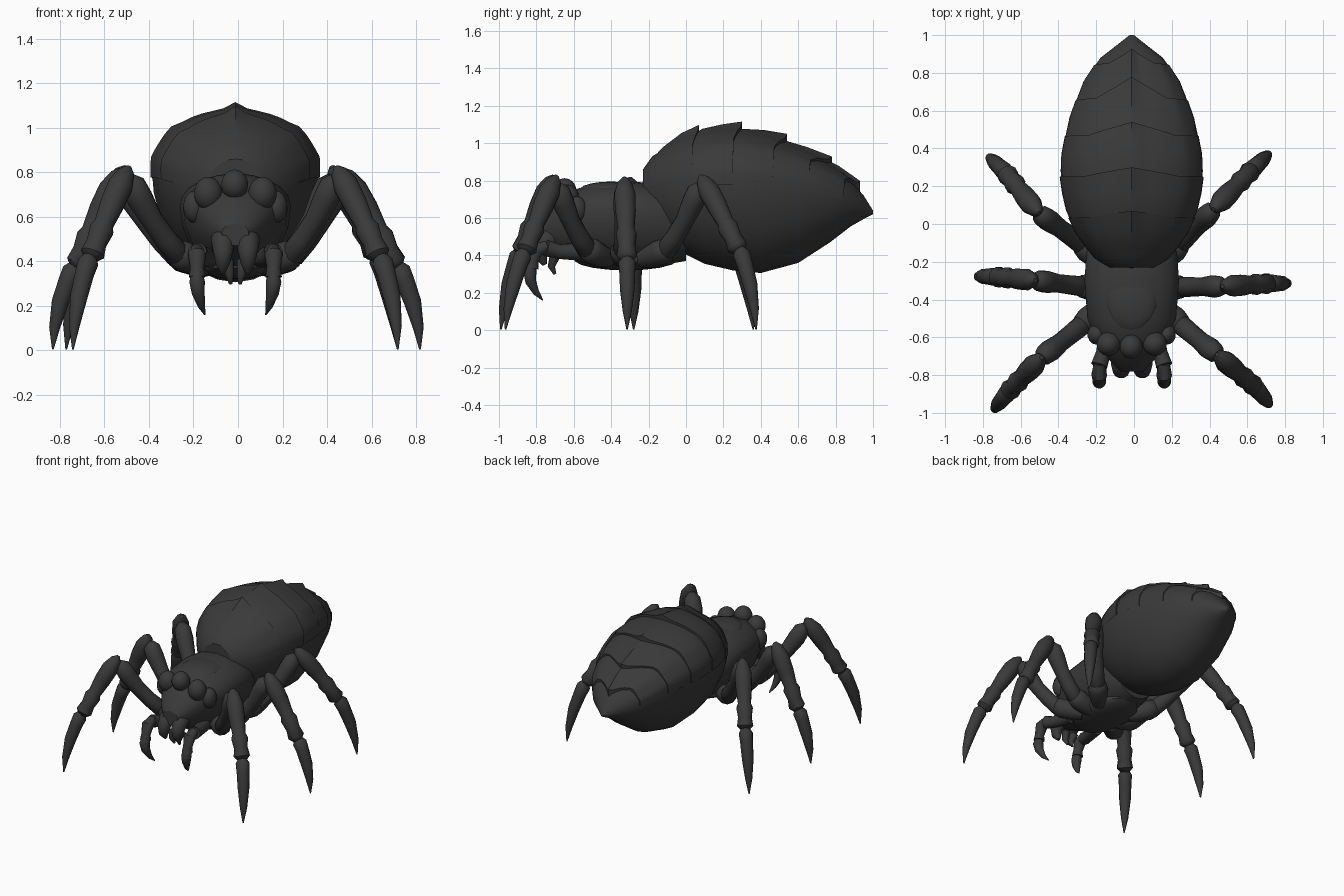
import bpy, bmesh, math
from mathutils import Vector

if "Cube" in bpy.data.objects:
    bpy.data.objects.remove(bpy.data.objects["Cube"])

CX = -0.012  # plane of symmetry
mat = bpy.data.materials.new("charcoal chitin")
mat.diffuse_color = (0.042, 0.042, 0.042, 1)
mat.use_nodes = True
mat.node_tree.nodes["Principled BSDF"].inputs["Base Color"].default_value = mat.diffuse_color


def finish(bm, name, angle=50):
    bmesh.ops.recalc_face_normals(bm, faces=bm.faces)
    me = bpy.data.meshes.new(name)
    bm.to_mesh(me)
    bm.free()
    me.materials.append(mat)
    ob = bpy.data.objects.new(name, me)
    bpy.context.collection.objects.link(ob)
    bpy.ops.object.select_all(action='DESELECT')
    ob.select_set(True)
    bpy.context.view_layer.objects.active = ob
    bpy.ops.object.shade_smooth_by_angle(angle=math.radians(angle))
    return ob


def skin(bm, rings, closed=True):
    """Bridge rows of points; closed rows also get end caps."""
    rows = [[bm.verts.new(p) for p in r] for r in rings]
    n = len(rows[0])
    for a, b in zip(rows, rows[1:]):
        for i in range(n if closed else n - 1):
            j = (i + 1) % n
            bm.faces.new((a[i], a[j], b[j], b[i]))
    if closed:
        bm.faces.new(rows[0])
        bm.faces.new(rows[-1])


def tube(bm, path, sides=12):
    """Loft round sections along (point, radius) pairs."""
    pts = [Vector(p) for p, r in path]
    axis = (pts[-1] - pts[0]).normalized()
    ref = axis.orthogonal()
    rings = []
    for i, (p, r) in enumerate(path):
        d = (pts[min(i + 1, len(pts) - 1)] - pts[max(i - 1, 0)]).normalized()
        u = (ref - d * ref.dot(d)).normalized()
        v = d.cross(u)
        rings.append([pts[i] + r * (u * math.cos(t) + v * math.sin(t))
                      for t in (2 * math.pi * k / sides for k in range(sides))])
    skin(bm, rings)


def limb(bm, a, b, radii, bow=(0, 0, 0)):
    """Tube from a to b with (fraction, radius) pairs and a bowed middle."""
    a, b, bow = Vector(a), Vector(b), Vector(bow)
    tube(bm, [(a.lerp(b, f) + bow * 4 * f * (1 - f), r) for f, r in radii])


def blob(bm, c, s):
    res = bmesh.ops.create_uvsphere(bm, u_segments=14, v_segments=9, radius=1)
    for v in res["verts"]:
        v.co = Vector(c) + Vector((v.co.x * s[0], v.co.y * s[1], v.co.z * s[2]))


def interp(table, y):
    for a, b in zip(table, table[1:]):
        if y <= b[0]:
            f = max(0, (y - a[0]) / (b[0] - a[0]))
            return [p + (q - p) * f for p, q in zip(a, b)]
    return table[-1]


def section(table, y, t, grow=0.0, side=0.0):
    """Point on an egg-shaped section: t = 0 is the top."""
    _, w, top, mid, bot = interp(table, y)
    s, c = math.sin(t), math.cos(t)
    z = mid + c * ((top - mid + grow) if c > 0 else (mid - bot + grow))
    return Vector((CX + s * (w + side), y, z))


# y, half width, top, widest height, bottom
ABDOMEN = [(-0.23, .12, .86, .74, .60), (-0.18, .20, .93, .76, .54), (-0.08, .275, .99, .78, .46),
           (0.0, .32, 1.035, .80, .405), (0.1, .355, 1.065, .815, .355), (0.25, .376, 1.07, .82, .32),
           (0.4, .365, 1.045, .81, .306), (0.6, .315, .972, .785, .36), (0.77, .243, .88, .74, .47),
           (0.88, .165, .80, .695, .555), (0.95, .075, .72, .655, .595), (1.0, .012, .64, .63, .62)]
THORAX = [(-0.78, .06, .57, .53, .47), (-0.72, .12, .66, .57, .43), (-0.62, .18, .745, .62, .385),
          (-0.5, .235, .78, .64, .36), (-0.3, .25, .795, .65, .345), (-0.15, .24, .785, .62, .345),
          (0.0, .17, .72, .56, .37)]


def body(name, table, n):
    bm = bmesh.new()
    skin(bm, [[section(table, row[0], 2 * math.pi * k / n) for k in range(n)] for row in table])
    return finish(bm, name, 30)


body("abdomen", ABDOMEN, 28)
body("cephalothorax", THORAX, 20)

# Overlapping back plates: rear edges lifted on top, keel, side ribs, pointed middle
for i, (y0, y1, flare, point) in enumerate([(-0.2, 0.04, .010, .03), (0.0, 0.26, .022, .04),
                                            (0.2, 0.48, .024, .06), (0.4, 0.68, .024, .10),
                                            (0.6, 0.86, .024, .07)]):
    bm = bmesh.new()
    rows = []
    for f, g in ((0, -.004), (.3, .006), (.65, .012), (1, flare), (1, -.03)):
        row = []
        for k in range(-12, 13):
            t = math.radians(k * 7.9)
            peak = max(0, 1 - abs(k) / 5)
            rib = {0: .032, 1: .006, 6: .012, 7: .006, 10: .006}.get(abs(k), 0) * f * (g > 0)
            y = y0 + (y1 - y0) * f + f * point * (peak - 0.3 * abs(k) / 12)
            up = max(0.15, math.cos(t))
            row.append(section(ABDOMEN, y, t, g * up + rib, min(g, .012) * .5 + rib * .7))
        rows.append(row)
    skin(bm, rows, closed=False)
    finish(bm, f"back_plate_{i + 1}", 30)

# Low crest on the carapace and knob at the waist
bm = bmesh.new()
blob(bm, (CX, -0.18, .77), (.06, .06, .05))
blob(bm, (CX, -0.40, .75), (.14, .17, .045))
finish(bm, "carapace_crest")

# Eyes
bm = bmesh.new()
blob(bm, (CX - .003, -0.65, .745), (.062, .065, .068))
for s in (-1, 1):
    blob(bm, (CX + s * .122, -0.635, .705), (.065, .065, .075))
    blob(bm, (CX + s * .185, -0.585, .645), (.05, .055, .072))
finish(bm, "eyes")

# Jaws with short fangs
for s, side in ((-1, "left"), (1, "right")):
    bm = bmesh.new()
    x = CX + s * .056
    tube(bm, [((x, -.66, .52), .05), ((x, -.74, .49), .055), ((x, -.775, .44), .045),
              ((x, -.775, .39), .033), ((x, -.755, .35), .012)])
    tube(bm, [((x - s * .02, -.70, .40), .03), ((x - s * .03, -.72, .34), .02),
              ((x - s * .035, -.70, .30), .008)])
    finish(bm, f"{side}_jaw")

    # Feeler: base, bulb and curved claw
    bm = bmesh.new()
    fx = CX + s * .172
    tube(bm, [((CX + s * .12, -.56, .42), .05), ((CX + s * .15, -.68, .42), .04),
              ((fx, -.75, .44), .045)])
    tube(bm, [((fx, -.74, .45), .03), ((fx, -.80, .43), .042), ((fx, -.82, .37), .032),
              ((fx, -.825, .33), .038)])
    tube(bm, [((fx, -.825, .35), .025), ((fx, -.835, .31), .036),
              ((fx - s * .005, -.83, .26), .03), ((fx - s * .02, -.80, .20), .017),
              ((fx - s * .035, -.765, .16), .003)])
    finish(bm, f"{side}_feeler")

# Legs: hip, knee, ankle, foot, then the shifts of the left knee and foot
LEGS = {"front": ((.22, -.50, .385), (.445, -.685, .77), (.65, -.86, .41), (.73, -.965, .005),
                  (-.025, -.015), (0, -.025)),
        "middle": ((.22, -.335, .38), (.47, -.33, .76), (.725, -.315, .37), (.83, -.315, .005),
                   (-.03, .03), (.01, .035)),
        "rear": ((.22, -.14, .38), (.425, .07, .77), (.635, .285, .42), (.73, .375, .005),
                 (-.06, -.02), (-.03, -.015))}
for name, (*joints, knee_shift, foot_shift) in LEGS.items():
    for s, side in ((-1, "left"), (1, "right")):
        shifts = ((0, 0), knee_shift, foot_shift, foot_shift)
        h, k, a, f = (Vector((CX + s * p[0], p[1], p[2]))
                      + (Vector((*d, 0)) if s < 0 else Vector())
                      for p, d in zip(joints, shifts))
        out = Vector((f.x - h.x, f.y - h.y, 0)).normalized()
        bm = bmesh.new()
        limb(bm, h - out * .13, h.lerp(k, .16) + out * .02,
             ((0, .05), (.35, .062), (.7, .07), (.92, .06), (1, .03)), (0, 0, -.008))
        finish(bm, f"{side}_{name}_hip")

        bm = bmesh.new()
        limb(bm, h.lerp(k, .06), k,
             ((0, .03), (.08, .055), (.3, .052), (.55, .05), (.8, .06), (.95, .055), (1.03, .02)),
             out * .015 + Vector((0, 0, -.02)))
        finish(bm, f"{side}_{name}_thigh")

        bm = bmesh.new()
        limb(bm, k + Vector((0, 0, .055)) + out * .01, a,
             ((0, .012), (.06, .038), (.2, .058), (.4, .056), (.62, .045), (.68, .057),
              (.82, .047), (.94, .056), (1, .03)), out * .01)
        finish(bm, f"{side}_{name}_shin")

        bm = bmesh.new()
        limb(bm, a + Vector((0, 0, .02)), f,
             ((0, .025), (.08, .048), (.2, .044), (.45, .04), (.75, .025), (1, .004)),
             out * .025)
        finish(bm, f"{side}_{name}_claw")

# Underside plate joining the hips
bm = bmesh.new()
blob(bm, (CX, -.32, .38), (.18, .28, .06))
finish(bm, "breast_plate")
